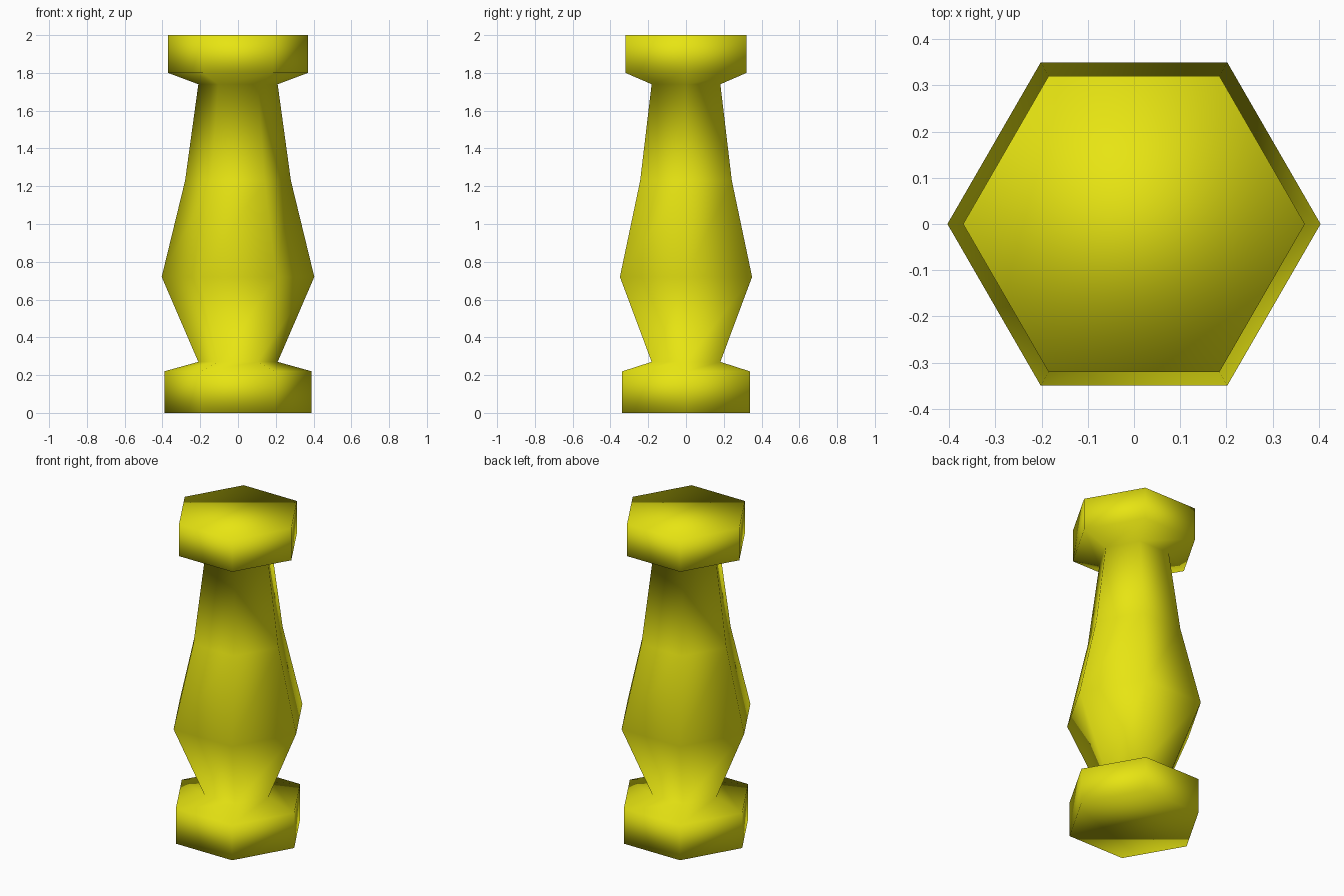
import bpy
import bmesh
from math import cos, sin, pi

cube = bpy.data.objects.get("Cube")
if cube:
    bpy.data.objects.remove(cube, do_unlink=True)

# Single yellow finish
yellow = bpy.data.materials.new("yellow")
yellow.use_nodes = True
colour = (0.8, 0.78, 0.006, 1)
yellow.diffuse_color = colour
yellow.node_tree.nodes["Principled BSDF"].inputs["Base Color"].default_value = colour

# Profile as (corner radius, height): foot, waist, belly, neck, cap
SIDES = 6
profile = [(0.39, 0), (0.39, 0.22), (0.21, 0.27), (0.404, 0.72),
           (0.28, 1.23), (0.21, 1.74), (0.37, 1.8), (0.37, 2)]

# Six-sided turned post
bm = bmesh.new()
rings = [[bm.verts.new((r * cos(2 * pi * i / SIDES), r * sin(2 * pi * i / SIDES), z))
          for i in range(SIDES)] for r, z in profile]
for low, high in zip(rings, rings[1:]):
    for i in range(SIDES):
        j = (i + 1) % SIDES
        bm.faces.new((low[i], low[j], high[j], high[i]))

# Closed ends
bm.faces.new(rings[0][::-1])
bm.faces.new(rings[-1])

# Smooth shading over the whole surface
for face in bm.faces:
    face.smooth = True

mesh = bpy.data.meshes.new("baluster")
bm.to_mesh(mesh)
bm.free()
mesh.materials.append(yellow)
baluster = bpy.data.objects.new("baluster", mesh)
bpy.context.collection.objects.link(baluster)
